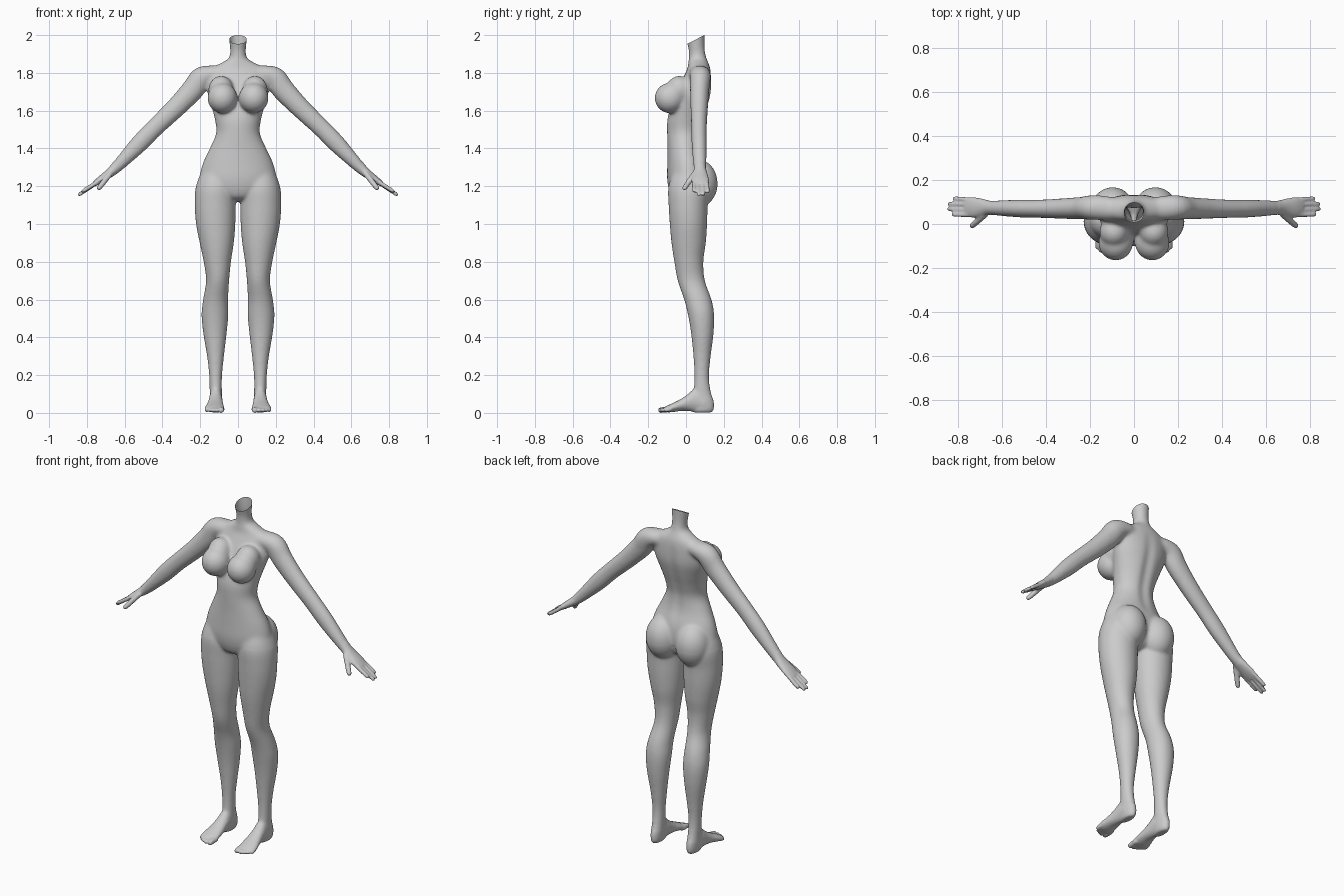
import bpy, bmesh, math
from mathutils import Vector

if "Cube" in bpy.data.objects:
    bpy.data.objects.remove(bpy.data.objects["Cube"])

X, Y, Z = Vector((1, 0, 0)), Vector((0, 1, 0)), Vector((0, 0, 1))
bm = bmesh.new()


def spline(rows, steps=4):
    """Smoothly interpolate rows of numbers (Catmull-Rom)."""
    out = []
    for i in range(len(rows) - 1):
        a, b, c, d = (rows[min(max(i + k, 0), len(rows) - 1)] for k in (-1, 0, 1, 2))
        for s in range(steps):
            t = s / steps
            out.append([0.5 * (2 * q + (r - p) * t + (2 * p - 5 * q + 4 * r - w) * t * t
                               + (3 * q - p - 3 * r + w) * t ** 3)
                        for p, q, r, w in zip(a, b, c, d)])
    return out + [list(rows[-1])]


def tube(rows, ref=Y, axis=None, n=32, steps=4):
    """Loft elliptical rings; each row is x, y, z, half width, half depth along ref."""
    rows = spline(rows, steps)
    pts = [Vector(r[:3]) for r in rows]
    rings = []
    for i, r in enumerate(rows):
        t = axis or (pts[min(i + 1, len(pts) - 1)] - pts[max(i - 1, 0)]).normalized()
        v = (ref - t * ref.dot(t)).normalized()
        u = v.cross(t)
        rings.append([bm.verts.new(pts[i] + u * r[3] * math.cos(a) + v * r[4] * math.sin(a))
                      for a in (2 * math.pi * k / n for k in range(n))])
    for p, q in zip(rings, rings[1:]):
        for k in range(n):
            bm.faces.new((p[k], p[(k + 1) % n], q[(k + 1) % n], q[k]))
    bm.faces.new(rings[0][::-1])
    bm.faces.new(rings[-1])


def digit(a, b, r):
    """Finger, thumb or toe: tapered tube with a rounded tip."""
    a, b = Vector(a), Vector(b)
    ref = Z if abs((b - a).normalized().y) > 0.8 else Y
    tube([(*a.lerp(b, f), r * s, r * s) for f, s in
          ((0, 1), (0.5, 1), (0.85, 0.92), (0.95, 0.75), (1, 0.4))], ref, n=12, steps=2)


def ball(c, size):
    vs = bmesh.ops.create_uvsphere(bm, u_segments=32, v_segments=20, radius=1)['verts']
    for v in vs:
        v.co = Vector([c[i] + v.co[i] * size[i] for i in range(3)])


# neck and torso: z, half width, front y, back y
torso = [(1.12, .04, -.03, .05), (1.14, .11, -.07, .09), (1.18, .18, -.09, .11),
         (1.24, .203, -.1, .12), (1.32, .187, -.099, .112), (1.40, .15, -.098, .088),
         (1.48, .116, -.1, .083), (1.55, .122, -.099, .098), (1.62, .14, -.082, .118),
         (1.70, .163, -.05, .135), (1.78, .165, -.012, .134), (1.825, .14, .008, .128),
         (1.855, .085, .012, .118), (1.88, .048, .015, .108), (1.92, .042, .014, .1),
         (1.97, .047, .002, .098), (2.05, .056, -.015, .1)]
tube([(0, (f + b) / 2, z, w, (b - f) / 2) for z, w, f, b in torso], axis=Z, n=48)

# leg: z, inner x, outer x, front y, back y
leg = [(1.30, .04, .185, -.06, .09), (1.2, .012, .223, -.093, .125), (1.1, .012, .229, -.092, .115),
       (1.0, .014, .222, -.086, .112), (.9, .022, .203, -.077, .105), (.8, .037, .182, -.062, .092),
       (.7, .047, .169, -.044, .1), (.6, .052, .185, -.01, .135), (.52, .051, .193, .01, .149),
       (.42, .06, .184, .027, .146), (.3, .074, .164, .039, .131), (.2, .084, .153, .044, .122),
       (.12, .085, .15, .04, .13), (.06, .085, .15, .03, .147), (.02, .088, .147, .03, .147),
       (.002, .098, .138, .04, .135)]
tube([((a + b) / 2, (f + k) / 2, z, (b - a) / 2, (k - f) / 2) for z, a, b, f, k in leg[::-1]], axis=Z)

# foot: y, centre x, half width, bottom z, top z
foot = [(.1, .118, .033, .002, .1), (.05, .118, .035, .005, .13), (.01, .119, .038, .01, .1),
        (-.03, .121, .044, .01, .072), (-.07, .124, .051, .004, .052), (-.1, .125, .05, .003, .038),
        (-.115, .125, .04, .006, .03)]
tube([(x, y, (a + b) / 2, w, (b - a) / 2) for y, x, w, a, b in foot], Z, axis=-Y)
for x, y, r in ((.087, -.147, .016), (.111, -.148, .012), (.131, -.14, .012),
                (.149, -.129, .011), (.165, -.114, .011)):
    digit((x, -.08, .02), (x + .002, y, .013), r)

# arm from collarbone through the palm
tube([(.07, .065, 1.795, .045, .05), (.14, .073, 1.793, .047, .056), (.195, .075, 1.772, .06, .056),
      (.24, .072, 1.71, .06, .051), (.33, .07, 1.615, .053, .046), (.44, .069, 1.51, .048, .041),
      (.52, .07, 1.428, .047, .04), (.6, .072, 1.345, .037, .036), (.655, .074, 1.29, .029, .033),
      (.69, .075, 1.262, .023, .04), (.735, .076, 1.23, .018, .047), (.765, .077, 1.208, .012, .042)])

# fingers and thumb
for y0, y1, x, z in ((.042, .043, .828, 1.17), (.065, .068, .848, 1.15),
                     (.088, .092, .846, 1.152), (.109, .117, .823, 1.166)):
    digit((.74, y0, 1.225), (x, y1, z), .0115)
digit((.675, .045, 1.268), (.742, -.013, 1.182), .015)

# breast and buttock
ball((.083, -.085, 1.667), (.079, .081, .081))
ball((.09, -.035, 1.71), (.067, .07, .075))
ball((.097, .068, 1.215), (.098, .1, .125))

# mirror the paired limbs (the torso simply overlaps itself)
geom = bm.verts[:] + bm.edges[:] + bm.faces[:]
copy = bmesh.ops.duplicate(bm, geom=geom)['geom']
for v in copy:
    if isinstance(v, bmesh.types.BMVert):
        v.co.x *= -1
bmesh.ops.recalc_face_normals(bm, faces=bm.faces[:])

# fuse everything into one skin
mesh = bpy.data.meshes.new("body")
bm.to_mesh(mesh)
bm.free()
body = bpy.data.objects.new("body", mesh)
bpy.context.collection.objects.link(body)
bpy.context.view_layer.objects.active = body
body.select_set(True)
mod = body.modifiers.new("fuse", 'REMESH')
mod.mode, mod.voxel_size = 'VOXEL', 0.006
bpy.ops.object.modifier_apply(modifier="fuse")

# soften joints, strongest on the trunk, lightest on hands and feet
bm = bmesh.new()
bm.from_mesh(body.data)
for v in bm.verts:
    x, y, z = v.co
    if y > .04 and 1.3 < z < 1.82 and abs(x) < .12:      # spine groove
        v.co.y -= .014 * math.exp(-(x / .025) ** 2) * math.sin(math.pi * (z - 1.3) / .52)
fine = lambda c: abs(c.x) > .66 or c.z < .08
trunk = lambda c: abs(c.x) < .27 and c.z > 1.2
for count, test in ((2, lambda c: True), (8, lambda c: not fine(c)), (8, trunk)):
    chosen = [v for v in bm.verts if test(v.co)]
    for _ in range(count):
        bmesh.ops.smooth_vert(bm, verts=chosen, factor=0.5,
                              use_axis_x=True, use_axis_y=True, use_axis_z=True)

# slanted open cut at the top of the neck
bmesh.ops.bisect_plane(bm, geom=bm.verts[:] + bm.edges[:] + bm.faces[:],
                       plane_co=(0, .097, 2.0), plane_no=(0, -.46, .89), clear_outer=True)
bm.to_mesh(body.data)
bm.free()
body.data.polygons.foreach_set("use_smooth", [True] * len(body.data.polygons))
body.data.update()
